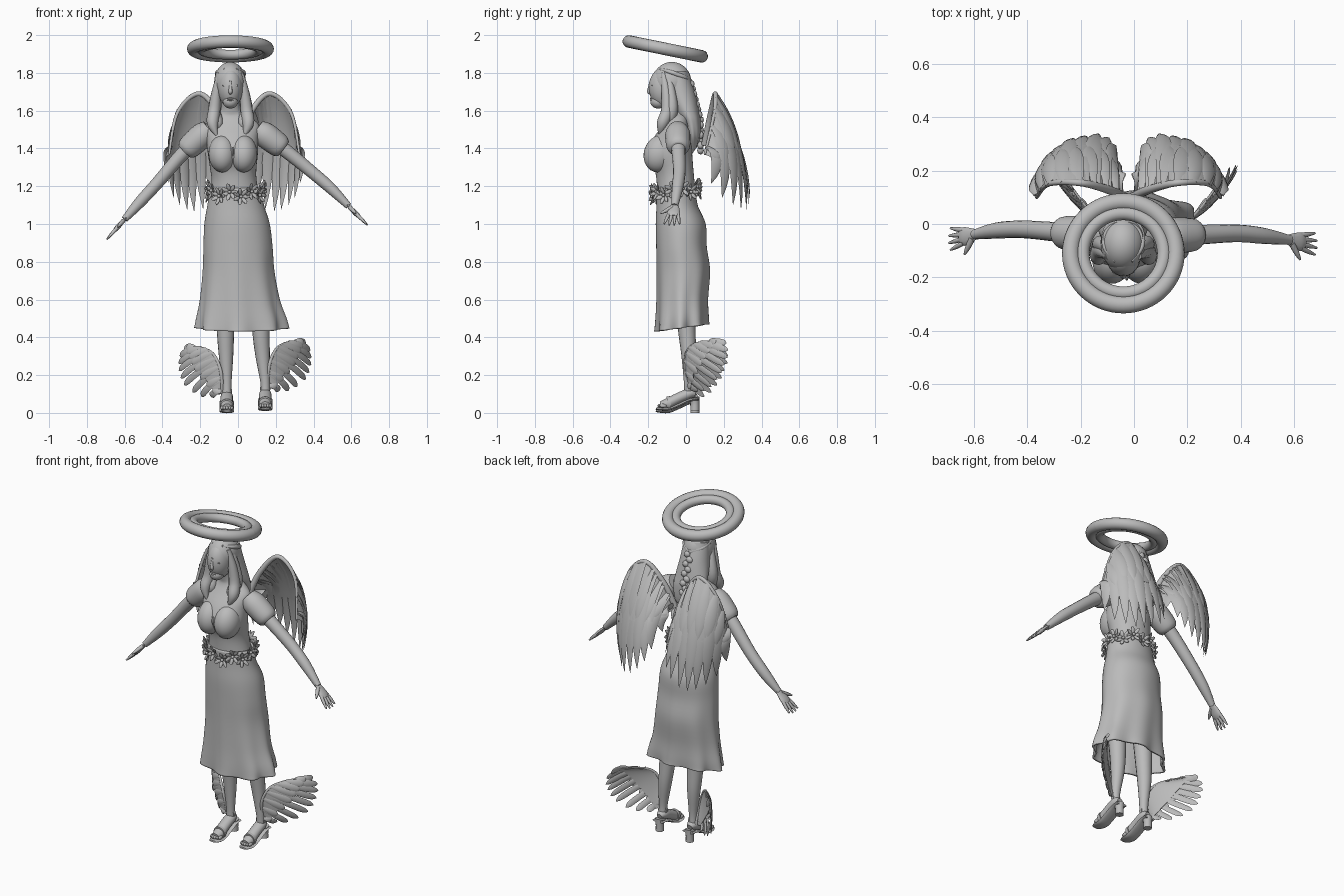
import bpy, bmesh, math
from math import sin, cos, pi
from mathutils import Vector, Matrix

if "Cube" in bpy.data.objects:
    bpy.data.objects.remove(bpy.data.objects["Cube"])

grey = bpy.data.materials.new("plain_grey")
grey.use_nodes = True
tone = (0.5, 0.5, 0.5, 1)
grey.diffuse_color = tone
grey.node_tree.nodes["Principled BSDF"].inputs["Base Color"].default_value = tone
made = []
X, Y, Z = Vector((1, 0, 0)), Vector((0, 1, 0)), Vector((0, 0, 1))
I4 = Matrix.Identity(4)


def finish(name, bm):
    bmesh.ops.recalc_face_normals(bm, faces=bm.faces)
    me = bpy.data.meshes.new(name)
    bm.to_mesh(me)
    bm.free()
    me.materials.append(grey)
    ob = bpy.data.objects.new(name, me)
    bpy.context.collection.objects.link(ob)
    made.append(ob)
    return ob


def skin(name, rings, cap=True):
    """Join equal rings of points into a surface."""
    bm = bmesh.new()
    vs = [[bm.verts.new(p) for p in r] for r in rings]
    n = len(vs[0])
    for a, b in zip(vs, vs[1:]):
        for i in range(n):
            j = (i + 1) % n
            bm.faces.new((a[i], a[j], b[j], b[i]))
    if cap:
        bm.faces.new(vs[0])
        bm.faces.new(vs[-1])
    return finish(name, bm)


def sample(pts, u):
    """Smooth curve through points of any dimension, u from 0 to 1."""
    n = len(pts)
    f = u * (n - 1)
    i = min(int(f), n - 2)
    t = f - i
    a, b, c, d = (Vector(pts[min(max(k, 0), n - 1)]) for k in range(i - 1, i + 3))
    return (b * 2 + (c - a) * t + (a * 2 - b * 5 + c * 4 - d) * t**2
            + (b * 3 - a - c * 3 + d) * t**3) / 2


def tube(name, pts, ref=Y, flat=1.0, n=12, steps=16):
    """Tube through (x, y, z, radius) points, flattened across ref."""
    q = [sample(pts, k / steps) for k in range(steps + 1)]
    rings = []
    for k, p in enumerate(q):
        t = (q[min(k + 1, steps)].xyz - q[max(k - 1, 0)].xyz).normalized()
        u = (ref - t * ref.dot(t)).normalized()
        v = t.cross(u) * flat
        r = max(p.w, 0.001)
        rings.append([p.xyz + (u * cos(a) + v * sin(a)) * r
                      for a in (2 * pi * i / n for i in range(n))])
    return skin(name, rings)


def loft(name, secs, n=40, steps=32, fold=0.0, cap=True):
    """Stacked ellipses (z, cx, cy, rx, ry), folds growing downward."""
    rings = []
    for k in range(steps + 1):
        z, cx, cy, rx, ry = sample(secs, k / steps)
        g = fold * (k / steps)**3
        rings.append([(cx + rx * (1 + g * cos(8 * a + .6)) * cos(a),
                       cy + ry * (1 + g * cos(8 * a + .6)) * sin(a),
                       z + g * .25 * sin(a)) for a in (2 * pi * i / n for i in range(n))])
    return skin(name, rings, cap)


def blobs(name, items, seg=20):
    """Ellipsoids from (location, radii, rotation matrix)."""
    bm = bmesh.new()
    for loc, rad, rot in items:
        m = Matrix.Translation(loc) @ rot @ Matrix.Diagonal((*rad, 1))
        bmesh.ops.create_uvsphere(bm, u_segments=seg, v_segments=max(seg // 2, 5),
                                  radius=1, matrix=m)
    return finish(name, bm)


# Halo: two nested rings, tilted down at the back
for name, R, r in (("halo_outer_ring", .197, .033), ("halo_inner_ring", .153, .026)):
    ring = skin(name, [[((R + r * cos(b)) * cos(a), (R + r * cos(b)) * sin(a), r * sin(b))
                        for b in (2 * pi * j / 16 for j in range(16))]
                       for a in (2 * pi * i / 64 for i in range(65))], False)
    ring.location = (-.04, -.11, 1.927)
    ring.rotation_euler = (math.radians(-11.5), 0, 0)

# Torso, neck and bust
loft("torso", [(1.10, -.015, -.05, .14, .10), (1.22, -.02, -.055, .12, .1),
               (1.29, -.025, -.064, .122, .103), (1.37, -.027, -.085, .132, .118),
               (1.45, -.03, -.072, .138, .103), (1.52, -.03, -.052, .143, .073),
               (1.565, -.033, -.042, .1, .057), (1.6, -.037, -.05, .055, .05),
               (1.69, -.04, -.075, .048, .05)])
blobs("bust", [((-.027 + s * .056, -.14, 1.372), (.073, .083, .1),
                Matrix.Rotation(-.3, 4, 'X')) for s in (-1, 1)], 28)
blobs("neckline_button", [((-.027, -.203, 1.385), (.006, .01, .025), I4)], 10)

# Skirt
skirt = loft("skirt", [(1.19, -.012, -.052, .136, .104), (1.1, -.012, -.047, .15, .109),
                       (1.0, -.005, -.028, .173, .132), (.88, 0, -.024, .182, .133),
                       (.75, .003, -.014, .188, .14), (.6, .01, -.02, .207, .134),
                       (.5, .018, -.021, .23, .136), (.45, .02, -.022, .236, .137)],
             n=80, fold=.075, cap=False)
sol = skirt.modifiers.new("thickness", 'SOLIDIFY')
sol.thickness = 0.012

# Flower belt
petals = []
for i in range(15):
    a = 2 * pi * i / 15 + 0.3
    p = Vector((-.012 + .142 * cos(a), -.055 + .118 * sin(a),
                1.172 + .015 * sin(a) + .012 * (-1)**i))
    q = Vector((cos(a), sin(a), 0)).to_track_quat('Z', 'Y').to_matrix().to_4x4()
    petals.append((p + q @ Vector((0, 0, .008)), (.01, .01, .009), I4))
    for k in range(7):
        rot = q @ Matrix.Rotation(2 * pi * k / 7, 4, 'Z')
        petals.append((p + rot @ Vector((.027, 0, .008)), (.023, .011, .005),
                       rot @ Matrix.Rotation(-.45, 4, 'Y')))
blobs("flower_belt", petals, 8)

# Arms, puffed sleeves and hands
arms = {"right": [(-.15, -.045, 1.505, .045), (-.29, -.03, 1.375, .037), (-.42, -.02, 1.225, .033),
                  (-.52, -.025, 1.115, .03), (-.6, -.04, 1.025, .018)],
        "left": [(.1, -.045, 1.505, .045), (.25, -.04, 1.39, .037), (.385, -.035, 1.28, .033),
                 (.49, -.045, 1.19, .03), (.585, -.06, 1.095, .018)]}
for side, path in arms.items():
    tube(side + "_arm", path, n=16)
    puff = [(.0, .05), (.08, .066), (.16, .066), (.21, .06), (.235, .046)]
    tube(side + "_sleeve", [(*sample(path, u).xyz, r) for u, r in puff], n=20)
    w = Vector(path[-1][:3])
    d = (w - Vector(path[-2][:3])).normalized()
    tube(side + "_palm", [(*(w + d * l), r) for l, r in
                          ((-.015, .018), (.02, .028), (.055, .035), (.078, .028))], flat=.38)
    for k in (-1.5, -.5, .5, 1.5):
        base, tip = w + d * .06 + Y * k * .016, w + d * (.148 - abs(k) * .009) + Y * k * .027
        tube(side + "_finger", [(*base, .0095), (*base.lerp(tip, .5), .009), (*tip, .004)],
             n=8, steps=6)
    base, tip = w + d * .01 - Y * .012, w + d * .055 - Y * .068
    tube(side + "_thumb", [(*base, .012), (*base.lerp(tip, .6), .01), (*tip, .004)],
         ref=X, n=8, steps=6)

# Legs and heeled sandals
for side, x, lean, lift in (("right", -.066, .007, 0), ("left", .122, .022, .012)):
    f = x + lean
    tube(side + "_leg", [(x, -.005, .6, .055), (x, .005, .43, .046), (x + lean * .4, .014, .3, .038),
                         (f, .014, .16, .025), (f, .016, .08 + lift, .026)], n=16)
    tube(side + "_foot", [(f, .05, .085 + lift, .018), (f, .02, .09 + lift, .032),
                          (f, -.04, .066 + lift, .033), (f, -.1, .036 + lift, .033),
                          (f, -.135, .028 + lift, .024)], ref=X, flat=.85)
    blobs(side + "_toes", [((f + (k - 2) * .013, -.135 + abs(k - 1.6) * .006, .026 + lift),
                            (.009, .02, .011), I4) for k in range(5)], 10)
    sole = [(.065, .062), (.02, .055), (-.04, .028), (-.09, .008), (-.13, .008), (-.16, .01)]
    tube(side + "_sole", [(f, y, z + lift, .038 - .5 * max(0, -y - .13)) for y, z in sole],
         ref=X, flat=.22)
    tube(side + "_heel", [(f, .047, lift, .024), (f, .047, .04 + lift, .024),
                          (f, .042, .07 + lift, .03)], n=10, steps=6)
    for y, z, r in ((.016, .115, .028), (-.09, .038, .037)):
        tube(side + "_strap", [(f, y - .009, z + lift, r), (f, y + .009, z + lift + .002, r)],
             ref=X, steps=2, n=16)


# Wings: feathers run from a crest curve to a curve of tips
def wing(name, crest, tips, bulge, move, count, width, thick, shape, web):
    B = Vector(bulge)

    def P(t, s):
        return move(sample(crest, t).lerp(sample(tips, t), s) + B * (4 * s * (1 - s)))

    off = (move(B) - move(Vector((0, 0, 0)))).normalized() * thick
    ts = [k / 20 for k in range(21)]
    skin(name + "_membrane", [[P(t, s) + off for t in ts] + [P(t, s) - off for t in reversed(ts)]
                              for s in (k * web / 8 for k in range(9))])
    tube(name + "_crest", [(*P(t, 0), width * (.6 - .4 * t)) for t in ts], ref=B, steps=40)
    for layer, num, reach in (("long", count, 1), ("short", count - 1, .55)):
        for k in range(num):
            t = (k + .5) / num
            ref = P(min(t + .05, 1), .6) - P(max(t - .05, 0), .6)
            lift = off * (1 if reach < 1 else (k % 2) * .6)
            tube(f"{name}_{layer}_feather", [(*(P(t, s * reach) + lift), width * r)
                                             for s, r in shape], ref=ref, flat=.2, n=8, steps=12)


back_crest = [(-.005, .1, 1.42), (.06, .13, 1.58), (.165, .155, 1.69), (.28, .15, 1.59),
              (.325, .1, 1.37)]
back_tips = [(.0, .19, 1.36), (.03, .3, 1.23), (.085, .335, 1.13), (.17, .325, 1.07),
             (.235, .285, 1.08), (.295, .2, 1.13), (.335, .11, 1.24)]
back_shape = [(0, .5), (.25, .85), (.5, 1), (.72, .85), (.88, .5), (1, .02)]
heel_crest = [(.155, .02, .13), (.165, -.005, .25), (.2, .01, .335), (.25, .06, .37), (.31, .14, .38)]
heel_tips = [(.2, .05, .115), (.28, .11, .12), (.36, .17, .18), (.385, .205, .25),
             (.385, .225, .32), (.35, .21, .38)]
heel_shape = [(0, .5), (.3, .8), (.6, 1), (.85, .95), (.95, .6), (1, .05)]
for side, s in (("left", 1), ("right", -1)):
    wing(side + "_back_wing", back_crest, back_tips, (.015, .04, .03),
         lambda p: Vector((-.02 + s * (p.x + .02), p.y, p.z)), 10, .032, .007, back_shape, .55)
    wing(side + "_ankle_wing", heel_crest, heel_tips, (.012, -.012, .005),
         lambda p: Vector((.037 + s * (p.x - .037), p.y, p.z - (.03 if s < 0 else 0))),
         9, .018, .005, heel_shape, .45)

# Head and face
hx = -.04
blobs("head", [((hx, -.115, 1.722), (.066, .082, .108), I4),
               ((hx, -.147, 1.648), (.04, .042, .037), I4)], 28)
tube("nose", [(hx, -.188, 1.76, .005), (hx, -.193, 1.725, .008), (hx, -.196, 1.7, .011),
              (hx, -.187, 1.69, .006)], ref=X, n=10)
blobs("lips", [((hx, -.184, 1.664 - k * .008), (.018, .007, .005), I4) for k in (0, 1)], 12)
blobs("eyes", [((hx + k * .028, -.179, 1.733), (.014, .008, .006), I4) for k in (-1, 1)], 12)

# Hair: cap, back fall, front locks, side twists and braid
blobs("hair_cap", [((hx - .002, -.075, 1.753), (.084, .103, .105), I4)], 32)
loft("hair_back", [(1.81, -.042, -.05, .075, .06), (1.7, -.042, -.028, .086, .075),
                   (1.6, -.042, .005, .1, .064), (1.54, -.04, .028, .1, .05),
                   (1.46, -.035, .04, .08, .036), (1.39, -.035, .045, .025, .014)], fold=.08)
for s in (-1, 1):
    for shift in (0, .025):
        tube("front_lock", [(hx + s * .055, -.12 + shift, 1.8, .014),
                            (hx + s * .074, -.105 + shift, 1.7, .025),
                            (hx + s * .086, -.1 + shift, 1.6, .032),
                            (hx + s * (.094 - shift), -.125 + shift, 1.53, .03),
                            (hx + s * (.072 + shift), -.14 + shift, 1.465 + shift, .004)])
    tube("side_twist", [(hx + s * .03, -.14, 1.82, .006), (hx + s * .068, -.085, 1.805, .011),
                        (hx + s * .06, -.015, 1.78, .012), (hx, .025, 1.755, .011)], ref=Z)
blobs("braid", [((hx + (-1)**k * .01, .028 + .007 * min(k, 7), 1.74 - k * .027),
                 (.022, .018, .02), Matrix.Rotation((-1)**k * .6, 4, 'Y')) for k in range(14)], 12)

# Smooth shading with sharp edges kept
bpy.ops.object.select_all(action='DESELECT')
for ob in made:
    ob.select_set(True)
bpy.context.view_layer.objects.active = made[0]
bpy.ops.object.shade_smooth_by_angle(angle=math.radians(50))
